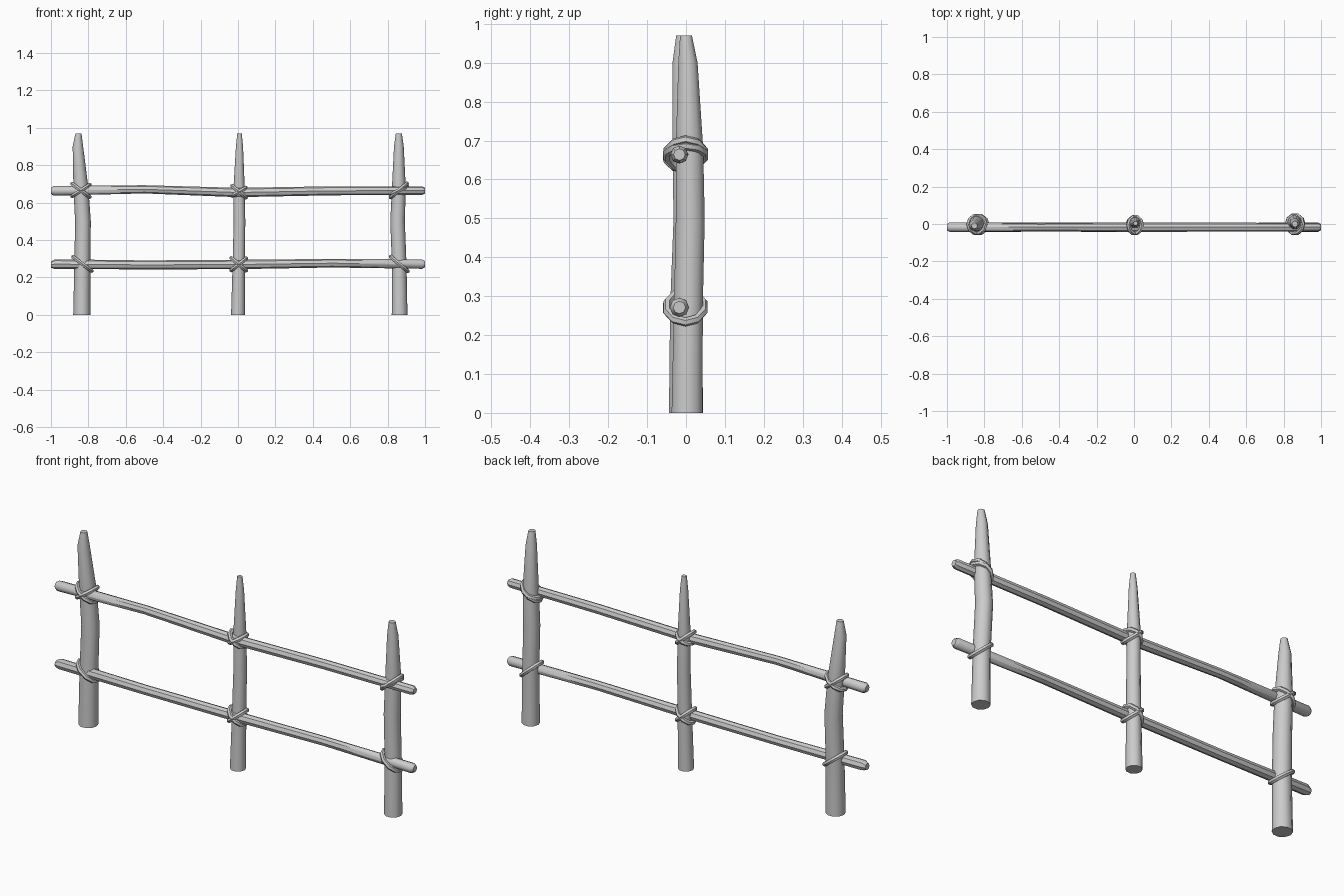
import bpy
import bmesh
import math
from mathutils import Vector

old = bpy.data.objects.get("Cube")
if old:
    bpy.data.objects.remove(old)

grey = bpy.data.materials.new("plain_grey")
grey.use_nodes = True
grey.diffuse_color = (0.6, 0.6, 0.6, 1)
grey.node_tree.nodes["Principled BSDF"].inputs["Base Color"].default_value = (0.6, 0.6, 0.6, 1)

X, Y, Z = Vector((1, 0, 0)), Vector((0, 1, 0)), Vector((0, 0, 1))


def tube(name, rings, sides, closed=False):
    """Skin a list of (centre, u axis, v axis, radius) rings."""
    bm = bmesh.new()
    loops = []
    for centre, u, v, r in rings:
        angles = [math.tau * k / sides for k in range(sides)]
        loops.append([bm.verts.new(centre + r * (math.cos(a) * u + math.sin(a) * v)) for a in angles])
    pairs = list(zip(loops, loops[1:]))
    if closed:
        pairs.append((loops[-1], loops[0]))
    else:
        bm.faces.new(loops[0])
        bm.faces.new(loops[-1])
    for a, b in pairs:
        for k in range(sides):
            n = (k + 1) % sides
            bm.faces.new((a[k], a[n], b[n], b[k]))
    bmesh.ops.recalc_face_normals(bm, faces=bm.faces)
    mesh = bpy.data.meshes.new(name)
    bm.to_mesh(mesh)
    bm.free()
    mesh.materials.append(grey)
    obj = bpy.data.objects.new(name, mesh)
    bpy.context.collection.objects.link(obj)
    bpy.ops.object.select_all(action='DESELECT')
    obj.select_set(True)
    bpy.context.view_layer.objects.active = obj
    bpy.ops.object.shade_smooth_by_angle(angle=math.radians(40))


# Posts: rings of x, y, z, radius from the ground to the whittled tip
posts = {
    "right": [(-.835, 0, 0, .046), (-.832, 0, .27, .043), (-.829, .008, .5, .042),
              (-.84, .003, .68, .040), (-.856, -.008, .9, .028), (-.853, -.01, .97, .016)],
    "middle": [(0, 0, 0, .037), (.004, .003, .27, .033), (.008, .006, .5, .031),
               (.006, .006, .68, .030), (.008, .004, .9, .019), (.008, .003, .97, .012)],
    "left": [(.864, .003, 0, .042), (.862, .006, .27, .039), (.853, .011, .5, .039),
             (.86, .009, .68, .037), (.86, .005, .9, .026), (.86, 0, .97, .016)],
}
for side, rows in posts.items():
    tube(side + "_post", [(Vector((x, y, z)), X, Y, r) for x, y, z, r in rows], 10)

# Rails: x, z, radius along the length, with chamfered ends
rails = {
    "upper": [(-1, .663, .017), (-.985, .663, .026), (-.5, .671, .022), (0, .654, .025),
              (.5, .663, .024), (.985, .664, .023), (1, .664, .015)],
    "lower": [(-1, .268, .017), (-.978, .271, .026), (-.5, .267, .024), (0, .269, .025),
              (.5, .276, .023), (.985, .271, .025), (1, .271, .016)],
}
for level, rows in rails.items():
    tube(level + "_rail", [(Vector((x, -.017, z)), Y, Z, r) for x, z, r in rows], 8)


def lashing(name, x, z, rx, back, slope):
    """Tilted rope loop round a post and over the rail in front of it."""
    front = -.05
    mid, ry = (front + back) / 2, (back - front) / 2
    tilt = Vector((1, 0, slope))
    normal = Vector((-slope, 0, 1)).normalized()
    rings = []
    for k in range(10):
        a = math.tau * k / 10
        offset = math.cos(a) * rx * tilt + math.sin(a) * ry * Y
        rings.append((Vector((x, mid, z)) + offset, offset.normalized(), normal, .0115))
    tube(name, rings, 6, True)


# Rope lashings: post, height, slope of each loop
joints = [
    ("right", .665, (-.75, .65)), ("right", .272, (-.75,)),
    ("middle", .658, (-.85, .6)), ("middle", .27, (-.85, .8)),
    ("left", .665, (.85, .5)), ("left", .272, (-.85,)),
]
for side, z, slopes in joints:
    x, y, _, r = posts[side][1 if z < .5 else 3]
    level = "lower" if z < .5 else "upper"
    for i, slope in enumerate(slopes):
        lashing(f"{side}_{level}_rope_{i + 1}", x, z, r + .006, y + r + .002, slope)
